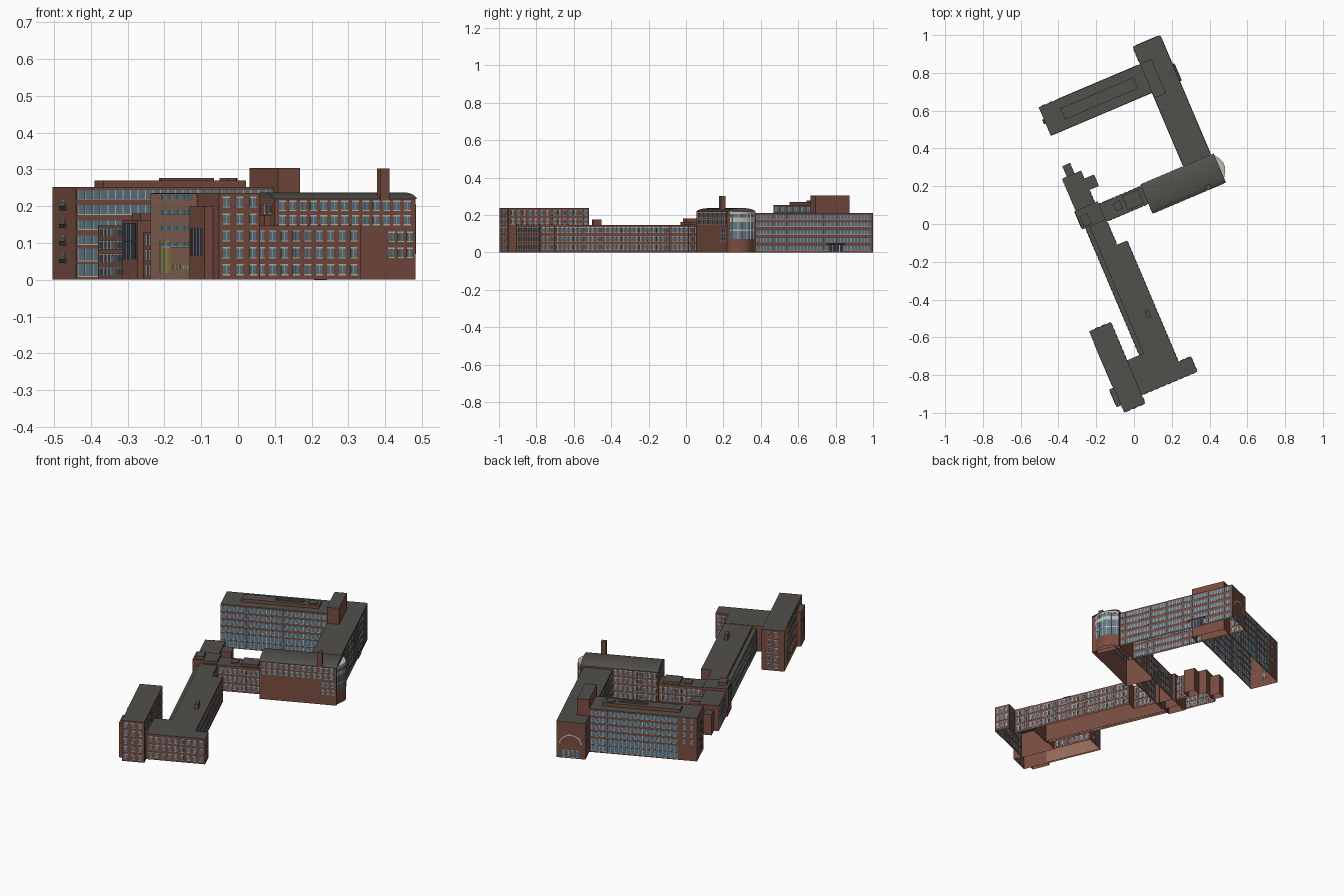
import bpy, bmesh, math
from mathutils import Matrix, Vector

if "Cube" in bpy.data.objects:
    bpy.data.objects.remove(bpy.data.objects["Cube"])

ANGLE = math.radians(23)   # whole complex is laid out on a grid turned by this angle


def material(name, rgb):
    m = bpy.data.materials.new(name)
    m.diffuse_color = (*rgb, 1)
    m.use_nodes = True
    m.node_tree.nodes["Principled BSDF"].inputs["Base Color"].default_value = m.diffuse_color
    return m


BRICK = material("brick", (0.19, 0.075, 0.052))
TAN = material("tan_brick", (0.30, 0.15, 0.105))
ROOF = material("roof", (0.085, 0.08, 0.07))
GLASS = material("glass", (0.11, 0.19, 0.25))
DARK = material("dark_glass", (0.03, 0.04, 0.055))
TRIM = material("trim", (0.52, 0.50, 0.45))
YELLOW = material("yellow_glass", (0.30, 0.25, 0.07))


def finish(name, bm, mats):
    me = bpy.data.meshes.new(name)
    bm.to_mesh(me)
    bm.free()
    for m in mats:
        me.materials.append(m)
    ob = bpy.data.objects.new(name, me)
    ob.rotation_euler.z = ANGLE
    bpy.context.collection.objects.link(ob)
    return ob


def prism(name, pts, z0, z1, wall=BRICK, top=ROOF):
    """Open-bottomed volume from a counter-clockwise plan outline."""
    bm = bmesh.new()
    lo = [bm.verts.new((x, y, z0)) for x, y in pts]
    hi = [bm.verts.new((x, y, z1)) for x, y in pts]
    n = len(pts)
    for i in range(n):
        j = (i + 1) % n
        bm.faces.new((lo[i], lo[j], hi[j], hi[i]))
    bm.faces.new(hi).material_index = 1
    return finish(name, bm, [wall, top])


def block(name, a0, a1, b0, b1, z1, z0=0.0, wall=BRICK, top=ROOF):
    return prism(name, [(a0, b0), (a1, b0), (a1, b1), (a0, b1)], z0, z1, wall, top)


def windows(name, p, q, cols, rows, w=0.016, h=0.027, glass=GLASS, ribbon=False):
    """Window grid on the wall p->q (outside is to the right of the walk)."""
    p, q = Vector((*p, 0)), Vector((*q, 0))
    d = (q - p).normalized()
    step = (q - p).length / cols
    rot = Matrix.Rotation(math.atan2(d.y, d.x), 4, 'Z')
    bm = bmesh.new()

    def box(s, z, sx, sz, out, mi):
        c = p + d * s + Vector((0, 0, z))
        m = Matrix.Translation(c) @ rot @ Matrix.Diagonal((sx, 2 * out, sz, 1))
        vs = bmesh.ops.create_cube(bm, size=1, matrix=m)["verts"]
        for f in {f for v in vs for f in v.link_faces}:
            f.material_index = mi

    for z in rows:
        if ribbon:
            box(step * cols / 2, z, step * cols, h, 0.001, 0)
            box(step * cols / 2, z - h / 2, step * cols, 0.002, 0.002, 1)
        for i in range(cols):
            s = step * (i + 0.5)
            if ribbon:
                box(s - step / 2, z, 0.003, h, 0.002, 1)
            else:
                box(s, z, w, h, 0.001, 0)
                box(s, z - h / 2, w + 0.004, 0.003, 0.0025, 1)
                box(s, z + h / 2, w + 0.004, 0.004, 0.002, 1)
                box(s, z, 0.0015, h, 0.0018, 1)
    return finish(name, bm, [glass, TRIM])


F5 = [0.027 + 0.046 * i for i in range(5)]
F3, F2 = F5[:3], F5[3:]

# North wing with strip glazing, penthouse and stair tower
block("north_wing", -0.223, 0.37, 0.603, 0.766, 0.252)
bands = [0.108, 0.149, 0.19, 0.231]
windows("north_wing_south_bands", (-0.218, 0.603), (0.36, 0.603), 26, bands, h=0.025, ribbon=True)
windows("north_wing_south_base", (-0.218, 0.603), (0.36, 0.603), 26, [0.026, 0.068], h=0.034, ribbon=True)
windows("north_wing_north_bands", (0.35, 0.766), (-0.12, 0.766), 22, bands, h=0.025, ribbon=True)
windows("north_wing_north_base", (0.35, 0.766), (-0.12, 0.766), 22, [0.026, 0.066], h=0.034, ribbon=True)
windows("north_wing_side_windows", (-0.135, 0.766), (-0.215, 0.766), 2, bands, w=0.014, h=0.022)
windows("north_wing_end_windows", (-0.223, 0.70), (-0.223, 0.67), 1, [0.06, 0.108, 0.155, 0.203], w=0.014)
for i, z in enumerate((0.045, 0.093, 0.14, 0.188)):
    block(f"end_balcony_{i}", -0.232, -0.222, 0.672, 0.698, z + 0.012, z, DARK, DARK)
block("penthouse", -0.12, 0.30, 0.652, 0.716, 0.27, 0.25)
block("roof_duct", 0.06, 0.215, 0.674, 0.692, 0.276, 0.268)
prism("roof_drum", [(0.262 + 0.027 * math.cos(k * math.pi / 3), 0.683 + 0.027 * math.sin(k * math.pi / 3))
                    for k in range(6)], 0.268, 0.276)
block("stair_tower", 0.36, 0.426, 0.571, 0.768, 0.304)

# East wing
block("east_wing", 0.36, 0.518, 0.15, 0.866, 0.21)
rows_e = [0.022, 0.064, 0.106, 0.148, 0.188]
windows("east_wing_outer_bands", (0.518, 0.19), (0.518, 0.855), 34, rows_e, h=0.023, ribbon=True)
windows("east_wing_court_bands", (0.36, 0.60), (0.36, 0.185), 21, rows_e, h=0.023, ribbon=True)
windows("east_wing_stub_windows", (0.36, 0.858), (0.36, 0.775), 3, rows_e, h=0.023)
block("east_entrance_canopy", 0.515, 0.53, 0.60, 0.70, 0.048, 0.04, DARK, DARK)
windows("east_entrance_doors", (0.520, 0.61), (0.520, 0.69), 4, [0.02], h=0.04, glass=DARK, ribbon=True)
windows("east_wing_end_doors", (0.49, 0.866), (0.39, 0.866), 4, [0.027], h=0.04)

# Decorative arch on the end wall
bm = bmesh.new()
for k in range(15):
    t = math.pi * (k + 0.5) / 15
    m = (Matrix.Translation((0.44 + 0.058 * math.cos(t), 0.867, 0.085 + 0.05 * math.sin(t)))
         @ Matrix.Rotation(-t, 4, 'Y') @ Matrix.Diagonal((0.008, 0.003, 0.0125, 1)))
    bmesh.ops.create_cube(bm, size=1, matrix=m)
finish("end_wall_arch", bm, [TRIM])

# Middle wing with shallow barrel roof, curved east bay and chimney
block("middle_wing", 0.113, 0.53, 0.013, 0.178, 0.22)
bm = bmesh.new()
prof = [(0.012 + 0.167 * i / 10, 0.22 + 0.017 * math.sin(math.pi * i / 10) ** 0.6) for i in range(11)]
ends = [[bm.verts.new((a, b, z)) for b, z in prof] for a in (0.112, 0.534)]
for i in range(10):
    bm.faces.new((ends[0][i], ends[1][i], ends[1][i + 1], ends[0][i + 1]))
bm.faces.new(ends[0])
bm.faces.new(ends[1][::-1])
bmesh.ops.recalc_face_normals(bm, faces=bm.faces)
finish("barrel_roof", bm, [ROOF])


def bay(name, z0, z1, mat, grow=0.0):
    arc = [(0.528 + grow + 0.033 * math.sin(math.pi * i / 12), 0.03 + 0.147 * i / 12) for i in range(13)]
    prism(name, arc + [(0.50, 0.177), (0.50, 0.03)], z0, z1, mat, TRIM)


bay("bay_base", 0, 0.07, BRICK)
for i, (z0, z1) in enumerate(((0.07, 0.115), (0.122, 0.163), (0.185, 0.205))):
    bay(f"bay_glass_{i}", z0, z1, GLASS)
for i, (z0, z1) in enumerate(((0.115, 0.122), (0.163, 0.185), (0.205, 0.218))):
    bay(f"bay_band_{i}", z0, z1, TRIM, 0.001)
for i in range(1, 12, 2):
    a, b = 0.528 + 0.033 * math.sin(math.pi * i / 12), 0.03 + 0.147 * i / 12
    block(f"bay_mullion_{i}", a - 0.002, a + 0.002, b - 0.002, b + 0.002, 0.205, 0.07, TRIM, TRIM)
windows("middle_wing_south_windows", (0.12, 0.013), (0.52, 0.013), 13, [0.162, 0.201], w=0.018, h=0.025)
windows("middle_wing_corner_windows", (0.445, 0.013), (0.525, 0.013), 3, [0.073, 0.116], w=0.016, h=0.025)
windows("middle_wing_court_windows", (0.355, 0.178), (0.118, 0.178), 9, [z * 0.94 for z in F5])
windows("middle_wing_west_windows", (0.113, 0.17), (0.113, 0.02), 4, [0.192], h=0.025)
block("chimney", 0.426, 0.452, 0.012, 0.038, 0.302, 0.20)

# Link wing and corner block
block("link_wing", -0.20, 0.115, 0.069, 0.17, 0.15)
block("link_raised_roof", 0.0, 0.09, 0.08, 0.16, 0.164, 0.148)
block("link_roof_hatch", -0.06, -0.02, 0.10, 0.145, 0.158, 0.148)
windows("link_south_windows", (-0.12, 0.069), (0.108, 0.069), 9, F3)
windows("link_north_windows", (0.11, 0.17), (-0.14, 0.17), 10, F3)
block("corner_block", -0.263, -0.13, 0.08, 0.186, 0.162)
block("corner_roof_box", -0.25, -0.205, 0.09, 0.15, 0.18, 0.16)
windows("corner_dark_bay", (-0.264, 0.18), (-0.264, 0.09), 3, [0.08, 0.13], h=0.048, glass=DARK, ribbon=True)

# Small north-west annex with two stubs
block("annex", -0.256, -0.147, 0.17, 0.37, 0.147)
block("annex_north_stub", -0.23, -0.185, 0.365, 0.43, 0.12)
block("annex_side_stub", -0.15, -0.092, 0.258, 0.324, 0.14)
windows("annex_west_windows", (-0.256, 0.365), (-0.256, 0.19), 7, [0.022, 0.058, 0.094, 0.128], h=0.022)
windows("annex_east_windows", (-0.147, 0.18), (-0.147, 0.255), 3, F3)

# Long south wing
prism("south_wing", [(-0.222, -0.66), (-0.068, -0.66), (-0.068, -0.066), (-0.126, -0.066),
                     (-0.126, 0.09), (-0.222, 0.09)], 0, 0.146)
block("south_wing_aisle", -0.245, -0.22, -0.655, 0.085, 0.13)
windows("south_wing_east_windows", (-0.068, -0.755), (-0.068, -0.07), 27, F3)
windows("south_wing_notch_windows", (-0.126, -0.06), (-0.126, 0.065), 5, F3)
windows("south_wing_west_windows", (-0.245, 0.07), (-0.245, -0.64), 28, [0.025, 0.067, 0.107], h=0.026)
block("south_roof_vent", -0.13, -0.11, -0.49, -0.445, 0.176, 0.145)

# South cross wing
prism("cross_wing", [(-0.32, -0.85), (0.003, -0.85), (0.003, -0.763), (-0.068, -0.763),
                     (-0.068, -0.65), (-0.32, -0.65)], 0, 0.148)
windows("cross_wing_south_windows", (-0.31, -0.85), (-0.002, -0.85), 9, F3, w=0.018)
windows("cross_wing_end_windows", (0.003, -0.845), (0.003, -0.768), 3, F3)
windows("cross_wing_north_windows", (-0.002, -0.763), (-0.062, -0.763), 2, F3)

# Tall south-west block with tan west front
block("tall_block", -0.438, -0.316, -0.898, -0.43, 0.236)
windows("tall_south_windows", (-0.436, -0.898), (-0.318, -0.898), 3, F5, w=0.018)
windows("tall_east_windows", (-0.316, -0.645), (-0.316, -0.435), 7, F5)
windows("tall_east_upper_windows", (-0.316, -0.89), (-0.316, -0.655), 7, F2)
windows("tall_north_windows", (-0.34, -0.43), (-0.415, -0.43), 2, F5)
block("tan_front", -0.441, -0.43, -0.755, -0.431, 0.234, 0, TAN)
windows("tan_front_strips", (-0.441, -0.51), (-0.441, -0.72), 8, [0.095, 0.14, 0.183, 0.224], h=0.012, ribbon=True)
windows("tan_front_tall_glazing", (-0.441, -0.50), (-0.441, -0.57), 3, [0.062], h=0.09, glass=YELLOW, ribbon=True)
windows("tan_front_low_strip", (-0.441, -0.59), (-0.441, -0.74), 6, [0.035], h=0.014, glass=YELLOW, ribbon=True)
block("west_bay", -0.463, -0.436, -0.857, -0.755, 0.20)
windows("west_bay_glazing", (-0.463, -0.765), (-0.463, -0.845), 4, [0.103], h=0.075, glass=DARK, ribbon=True)
